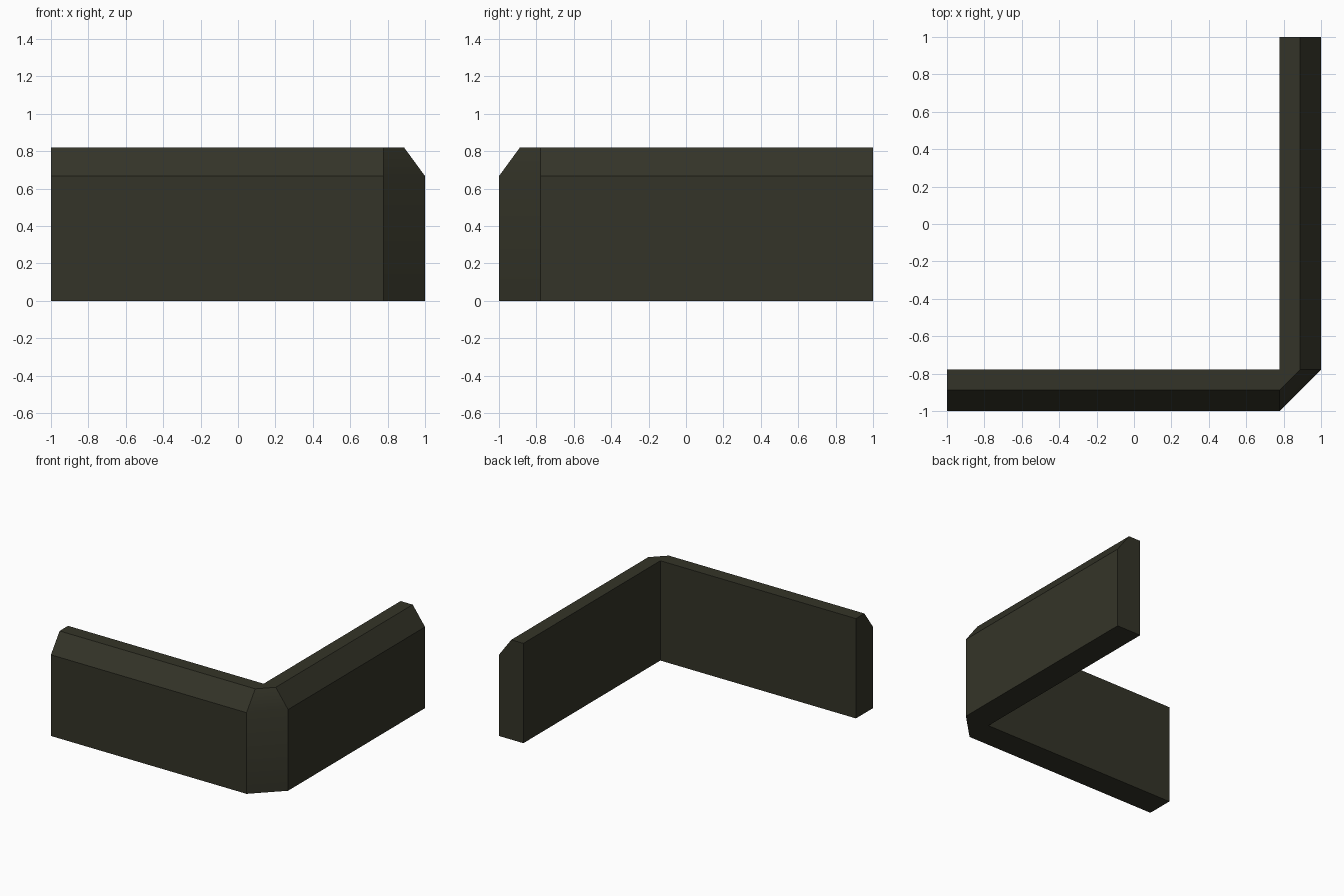
import bpy
import bmesh
from math import radians

if "Cube" in bpy.data.objects:
    bpy.data.objects.remove(bpy.data.objects["Cube"], do_unlink=True)

# Dark olive paint
paint = bpy.data.materials.new("dark_olive")
paint.use_nodes = True
colour = (0.034, 0.034, 0.021, 1)
paint.diffuse_color = colour
paint.node_tree.nodes["Principled BSDF"].inputs["Base Color"].default_value = colour

# Wall cross-section: (distance from the outside, height)
INNER = 0.778
THICK = 1 - INNER
HEIGHT, SHOULDER, RIDGE = 0.82, 0.667, 0.888
profile = [(1, 0), (1, SHOULDER), (RIDGE, HEIGHT), (INNER, HEIGHT), (INNER, 0)]

# Sections along the wall: front end, both sides of the cut corner, back end
stations = [
    lambda d, z: (-1, -d, z),
    lambda d, z: (INNER, -d, z),
    lambda d, z: (d, -INNER, z),
    lambda d, z: (d, 1, z),
]

# Sweep the section around the corner and cap both ends
bm = bmesh.new()
rings = [[bm.verts.new(place(d, z)) for d, z in profile] for place in stations]
count = len(profile)
for a, b in zip(rings, rings[1:]):
    for i in range(count):
        j = (i + 1) % count
        bm.faces.new((a[i], b[i], b[j], a[j]))
bm.faces.new(rings[0])
bm.faces.new(reversed(rings[-1]))

# Weld the shared inside corner
bmesh.ops.remove_doubles(bm, verts=bm.verts[:], dist=0.001)
bmesh.ops.recalc_face_normals(bm, faces=bm.faces[:])

mesh = bpy.data.meshes.new("corner_wall")
bm.to_mesh(mesh)
bm.free()
mesh.materials.append(paint)
wall = bpy.data.objects.new("corner_wall", mesh)
bpy.context.collection.objects.link(wall)

# Soften only the shallow fold on the corner
bpy.ops.object.select_all(action="DESELECT")
wall.select_set(True)
bpy.context.view_layer.objects.active = wall
bpy.ops.object.shade_smooth_by_angle(angle=radians(30))
